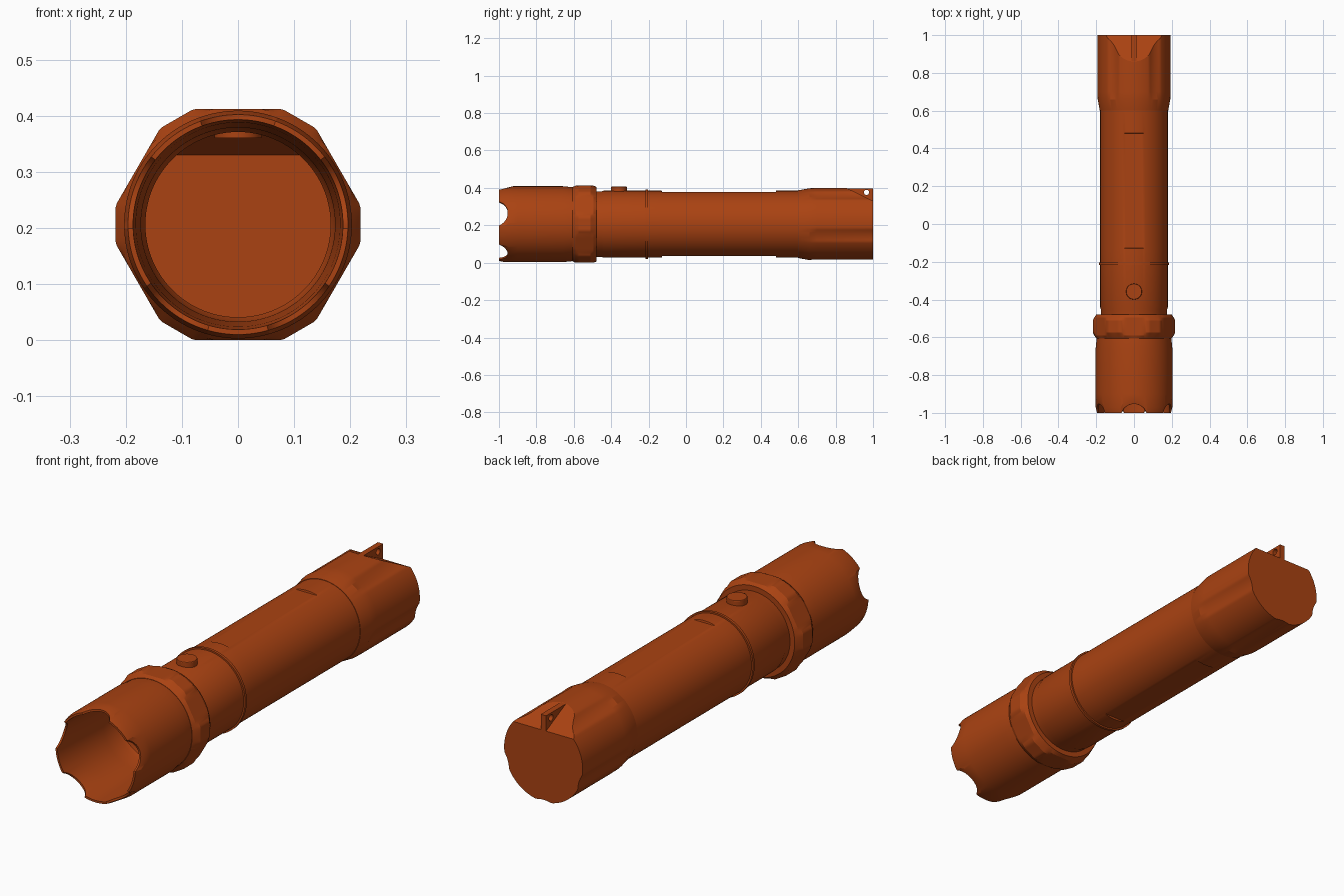
import bpy, bmesh, math
from mathutils import Matrix, Vector

if "Cube" in bpy.data.objects:
    bpy.data.objects.remove(bpy.data.objects["Cube"])

C = 0.206      # height of the torch axis
N = 180        # segments around

mat = bpy.data.materials.new("rust_orange")
mat.diffuse_color = (0.4, 0.055, 0.006, 1)
mat.use_nodes = True
mat.node_tree.nodes["Principled BSDF"].inputs["Base Color"].default_value = mat.diffuse_color


def finish(bm, name):
    me = bpy.data.meshes.new(name)
    bm.to_mesh(me)
    bm.free()
    ob = bpy.data.objects.new(name, me)
    bpy.context.collection.objects.link(ob)
    me.materials.append(mat)
    return ob


def lathe(profile, shape=lambda a, y, r: (y, r), cap=False):
    """Revolve (y, r) points round the y axis; shape() varies them by angle."""
    bm = bmesh.new()
    rings = []
    for y0, r0 in profile:
        ring = []
        for j in range(N):
            a = 2 * math.pi * j / N
            y, r = shape(a, y0, r0)
            ring.append(bm.verts.new((r * math.cos(a), y, C + r * math.sin(a))))
        rings.append(ring)
    for p, q in zip(rings, rings[1:]):
        for j in range(N):
            k = (j + 1) % N
            bm.faces.new((p[j], q[j], q[k], p[k]))
    if cap:
        bm.faces.new(rings[-1][::-1])
    return bm


def offset(a, centre, count):
    """Signed angle to the nearest of count evenly spaced centres."""
    step = 2 * math.pi / count
    return (a - centre + step / 2) % step - step / 2


# Head: hollow bezel with five scallops in the front rim
def scallop(a, y, r):
    if y < -0.9:
        u = 0.2 * offset(a, math.pi / 2, 5)
        R, depth = 0.076, 0.047
        if abs(u) < R:
            y += max(0, math.sqrt(R * R - u * u) - (R - depth))
    return y, r


finish(lathe([(-0.6, 0.165), (-0.62, 0.172), (-0.7, 0.173), (-0.85, 0.180),
              (-0.9, 0.182), (-1, 0.187), (-1, 0.196), (-0.97, 0.203),
              (-0.9, 0.203), (-0.66, 0.203), (-0.6, 0.197)], scallop), "head")


# Nut: hexagon with cut corners and chamfered ends
def hexagon(a, y, r):
    flat = 0.206 / math.cos(offset(a, math.pi / 6, 6))
    corner = 0.218 / math.cos(offset(a, 0, 6))
    return y, min(r, flat, corner)


finish(lathe([(-0.606, 0.175), (-0.606, 0.199), (-0.59, 0.210), (-0.575, 0.222),
              (-0.51, 0.222), (-0.495, 0.210), (-0.478, 0.199), (-0.478, 0.172)],
             hexagon), "collar_nut")


# Body tube with a shallow flat along the top and bottom
def flats(a, y, r):
    if -0.129 < y < 0.481:
        r = min(r, 0.171 / max(0.01, abs(math.sin(a))))
    return y, r


finish(lathe([(-0.6, 0.176), (-0.45, 0.176), (-0.44, 0.179), (-0.13, 0.179),
              (-0.128, 0.179), (0.48, 0.179), (0.482, 0.179), (0.605, 0.179),
              (0.605, 0.165)], flats), "body_tube")

# Thin ring round the body
finish(lathe([(-0.216, 0.178), (-0.216, 0.186), (-0.204, 0.186), (-0.204, 0.178)]),
       "body_ring")


# Tail cap: five shallow flutes, closed end, sloping cut on top
def flutes(a, y, r):
    t = offset(a, -math.pi / 2, 5) / math.radians(11)
    if y > 0.66 and abs(t) < 1:
        r -= 0.009 * (1 - t * t) * min(1, (y - 0.66) / 0.04)
    return y, r


tail = lathe([(0.6, 0.165), (0.6, 0.181), (0.66, 0.192), (0.7, 0.193), (1, 0.193)],
             flutes, cap=True)
cut = bmesh.ops.bisect_plane(tail, geom=tail.verts[:] + tail.edges[:] + tail.faces[:],
                             plane_co=Vector((0, 1, 0.33)),
                             plane_no=Vector((0, 0.069, 0.14)).normalized(),
                             clear_outer=True)
edges = [e for e in cut["geom_cut"] if isinstance(e, bmesh.types.BMEdge)]
for f in bmesh.ops.edgeloop_fill(tail, edges=edges)["faces"]:
    f.normal_update()
    if f.normal.z < 0:
        f.normal_flip()
finish(tail, "tail_cap")

# Lanyard fin with a round hole, standing in the cut
cu = bpy.data.curves.new("lanyard_fin", "CURVE")
cu.dimensions = "2D"
cu.fill_mode = "BOTH"
cu.extrude = 0.013
hole = [(0.965 + 0.014 * math.cos(i * math.pi / 12),
         0.376 + 0.014 * math.sin(i * math.pi / 12)) for i in range(24)]
for pts in ([(0.862, 0.398), (1, 0.33), (1, 0.398)], hole):
    s = cu.splines.new("POLY")
    s.points.add(len(pts) - 1)
    for p, (u, v) in zip(s.points, pts):
        p.co = (u, v, 0, 1)
    s.use_cyclic_u = True
fin = bpy.data.objects.new("lanyard_fin", cu)
bpy.context.collection.objects.link(fin)
fin.matrix_world = Matrix(((0, 0, 1, 0), (1, 0, 0, 0), (0, 1, 0, 0), (0, 0, 0, 1)))
cu.materials.append(mat)
bpy.context.view_layer.objects.active = fin
fin.select_set(True)
bpy.ops.object.convert(target="MESH")

# Switch button
bm = bmesh.new()
bmesh.ops.create_cone(bm, cap_ends=True, segments=48, radius1=0.042, radius2=0.042,
                      depth=0.047, matrix=Matrix.Translation((0, -0.358, 0.3835)))
top = [e for e in bm.edges if all(v.co.z > 0.4 for v in e.verts)]
bmesh.ops.bevel(bm, geom=top, offset=0.004, segments=2, profile=0.5, affect="EDGES")
finish(bm, "switch_button")

# Smooth shading with sharp edges kept
for ob in bpy.context.scene.objects:
    ob.select_set(True)
bpy.ops.object.shade_smooth_by_angle(angle=math.radians(20))
